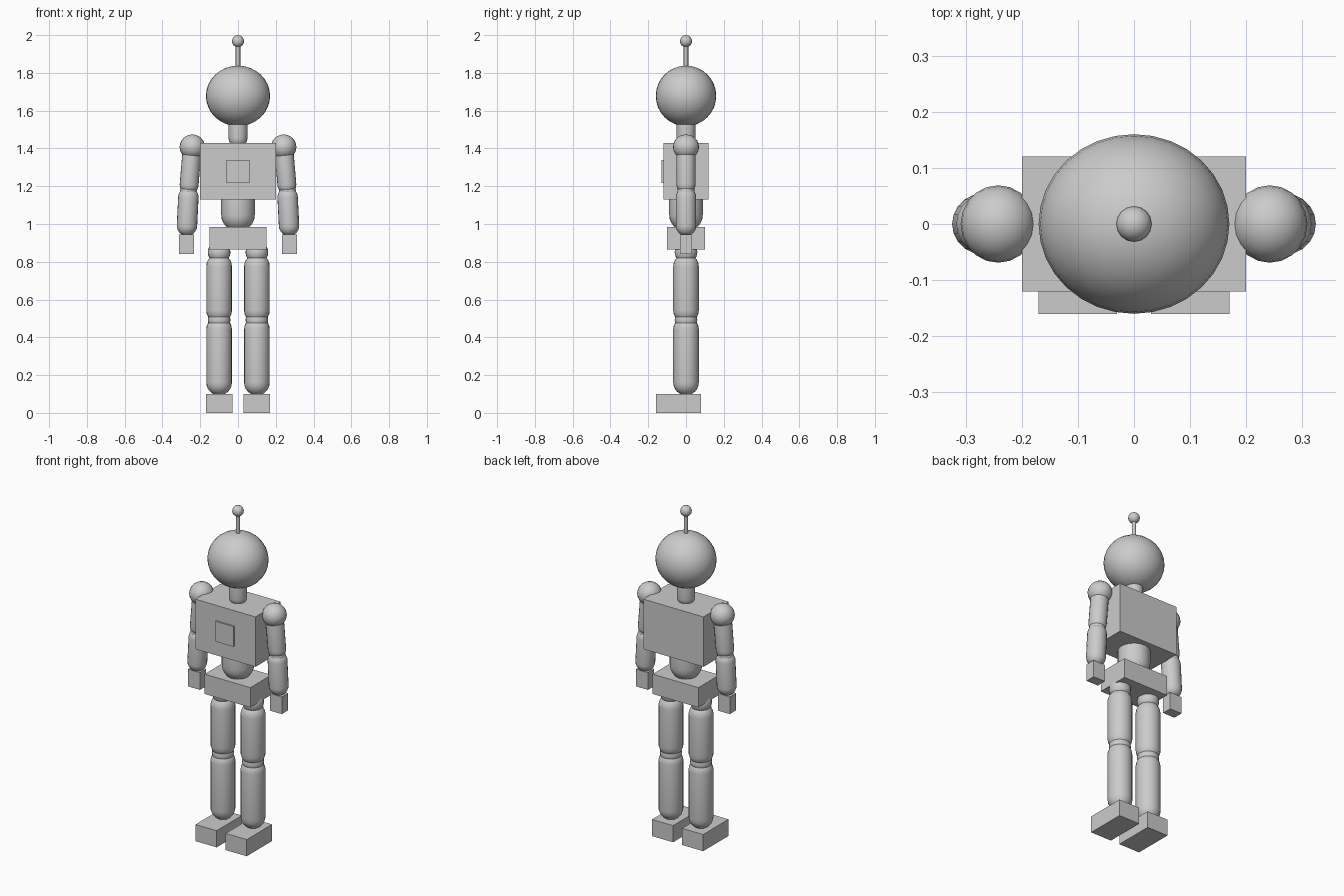
import bpy, bmesh, math
from mathutils import Vector

if "Cube" in bpy.data.objects:
    bpy.data.objects.remove(bpy.data.objects["Cube"])

grey = bpy.data.materials.new("plain_grey")
grey.diffuse_color = (0.6, 0.6, 0.6, 1)
grey.use_nodes = True
grey.node_tree.nodes["Principled BSDF"].inputs["Base Color"].default_value = grey.diffuse_color


def finish(ob, name, smooth=False):
    ob.name = name
    ob.data.name = name
    ob.data.materials.append(grey)
    if smooth:
        bpy.ops.object.shade_smooth_by_angle(angle=math.radians(40))
    return ob


def box(name, lo, hi):
    lo, hi = Vector(lo), Vector(hi)
    bpy.ops.mesh.primitive_cube_add(size=1, location=(lo + hi) / 2)
    ob = bpy.context.object
    ob.scale = hi - lo
    return finish(ob, name)


def ball(name, centre, radii, segments=20, rings=12):
    bpy.ops.mesh.primitive_uv_sphere_add(segments=segments, ring_count=rings,
                                         radius=1, location=centre)
    ob = bpy.context.object
    ob.scale = radii
    return finish(ob, name, True)


def capsule(name, a, b, r, segments=20, rings=12):
    """Round-ended limb whose tips lie at a and b."""
    a, b = Vector(a), Vector(b)
    bpy.ops.mesh.primitive_uv_sphere_add(segments=segments, ring_count=rings, radius=r)
    ob = bpy.context.object
    bm = bmesh.new()
    bm.from_mesh(ob.data)
    # split at the equator and pull the two halves apart
    ring = [e for e in bm.edges if all(abs(v.co.z) < 1e-5 for v in e.verts)]
    bmesh.ops.split_edges(bm, edges=ring)
    half = (b - a).length / 2 - r
    for f in bm.faces:
        f.tag = f.calc_center_median().z > 0
    for v in bm.verts:
        v.co.z += half if v.link_faces[0].tag else -half
    rims = [e for e in bm.edges if e.is_boundary]
    bmesh.ops.bridge_loops(bm, edges=rims)
    bmesh.ops.recalc_face_normals(bm, faces=bm.faces)
    bm.to_mesh(ob.data)
    bm.free()
    ob.location = (a + b) / 2
    ob.rotation_euler = (b - a).to_track_quat('Z', 'Y').to_euler()
    return finish(ob, name, True)


# Head and antenna
ball("head", (0, 0, 1.678), (0.17, 0.16, 0.16), 32, 16)
bpy.ops.mesh.primitive_cylinder_add(vertices=12, radius=0.012, depth=0.15,
                                    location=(0, 0, 1.885))
finish(bpy.context.object, "antenna_rod", True)
ball("antenna_tip", (0, 0, 1.968), (0.032, 0.032, 0.032), 16, 10)

# Trunk
capsule("neck", (0, 0, 1.405), (0, 0, 1.60), 0.05)
box("torso", (-0.2, -0.12, 1.13), (0.2, 0.12, 1.43))
box("chest_panel", (-0.06, -0.13, 1.217), (0.06, -0.11, 1.338))
capsule("waist", (0, 0, 0.96), (0, 0, 1.24), 0.089, 24)
box("pelvis", (-0.152, -0.1, 0.866), (0.152, 0.1, 0.985))

for s, side in ((-1, "left"), (1, "right")):
    # Arm
    ball(side + "_shoulder", (s * 0.242, 0, 1.408), (0.067, 0.069, 0.066))
    capsule(side + "_upper_arm", (s * 0.240, 0, 1.43), (s * 0.263, 0, 1.157), 0.05)
    ball(side + "_elbow", (s * 0.262, 0, 1.173), (0.045, 0.045, 0.045))
    capsule(side + "_forearm", (s * 0.260, 0, 1.195), (s * 0.273, 0, 0.937), 0.054)
    x = sorted((s * 0.232, s * 0.312))
    box(side + "_hand", (x[0], -0.03, 0.842), (x[1], 0.03, 0.945))
    # Leg
    ball(side + "_hip", (s * 0.1, 0, 0.85), (0.06, 0.06, 0.06))
    capsule(side + "_thigh", (s * 0.1, 0, 0.475), (s * 0.1, 0, 0.843), 0.068)
    ball(side + "_knee", (s * 0.1, 0, 0.492), (0.06, 0.06, 0.06))
    capsule(side + "_shin", (s * 0.1, 0, 0.093), (s * 0.1, 0, 0.51), 0.068)
    x = sorted((s * 0.03, s * 0.17))
    box(side + "_foot", (x[0], -0.16, 0), (x[1], 0.08, 0.1))
